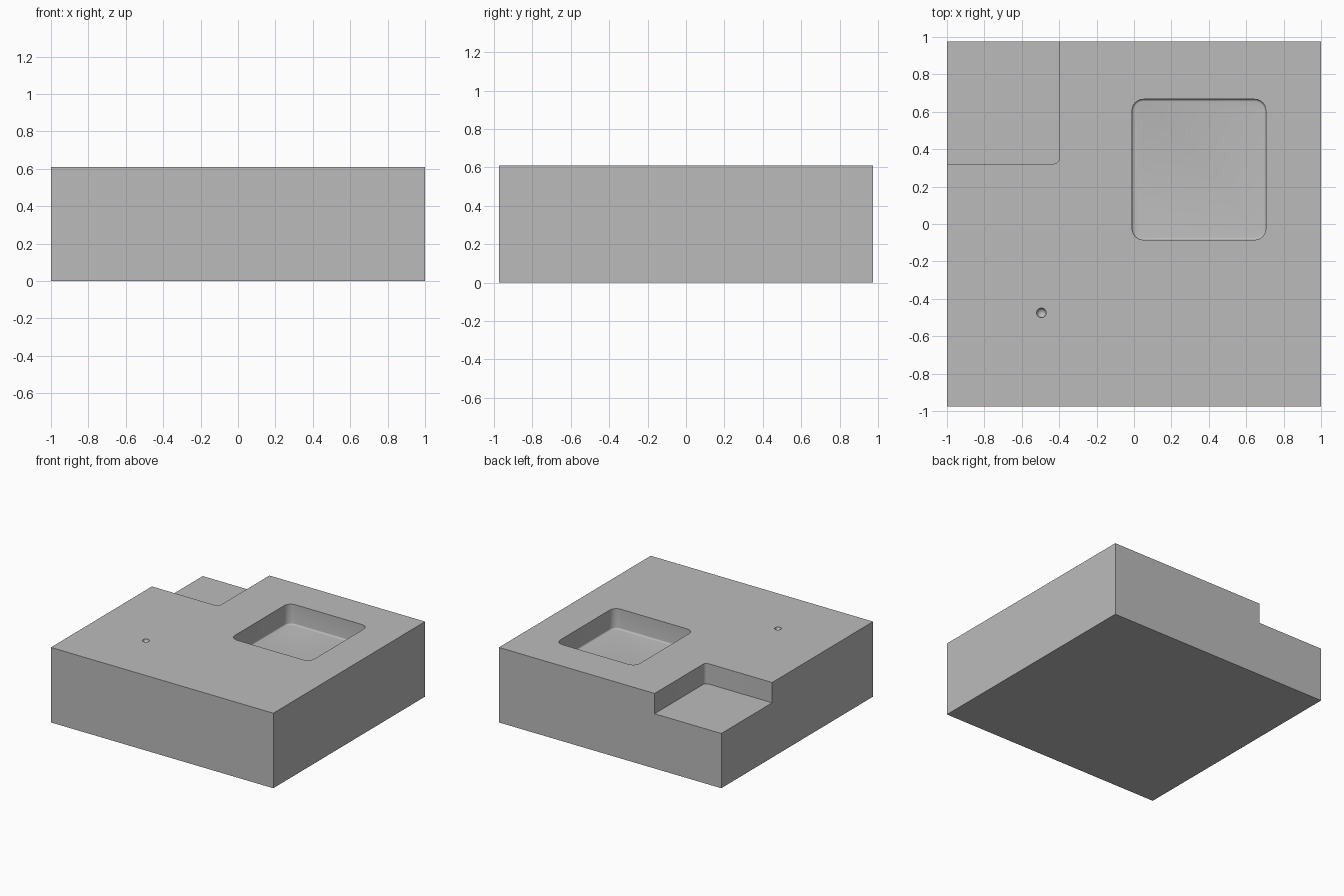
import bpy
import bmesh
import math

if "Cube" in bpy.data.objects:
    bpy.data.objects.remove(bpy.data.objects["Cube"], do_unlink=True)

TOP, FLOOR, DEPTH = 0.61, 0.445, 0.975

grey = bpy.data.materials.new("plain grey")
grey.use_nodes = True
colour = (0.5, 0.5, 0.5, 1)
grey.diffuse_color = colour
grey.node_tree.nodes["Principled BSDF"].inputs["Base Color"].default_value = colour


def finish(name, bm):
    mesh = bpy.data.meshes.new(name)
    bm.to_mesh(mesh)
    bm.free()
    obj = bpy.data.objects.new(name, mesh)
    bpy.context.collection.objects.link(obj)
    mesh.materials.append(grey)
    return obj


def box(name, x0, x1, y0, y1, z0, z1, corner=0, fillet=0):
    """Box with optionally rounded upright corners and a filleted bottom rim."""
    bm = bmesh.new()
    bmesh.ops.create_cube(bm, size=1)
    for v in bm.verts:
        v.co.x = x0 if v.co.x < 0 else x1
        v.co.y = y0 if v.co.y < 0 else y1
        v.co.z = z0 if v.co.z < 0 else z1
    if corner:
        upright = [e for e in bm.edges
                   if abs(e.verts[0].co.z - e.verts[1].co.z) > 0.01]
        bmesh.ops.bevel(bm, geom=upright, offset=corner, segments=8,
                        profile=0.5, affect='EDGES')
    if fillet:
        rim = [e for e in bm.edges if all(v.co.z < z0 + 1e-4 for v in e.verts)]
        bmesh.ops.bevel(bm, geom=rim, offset=fillet, segments=4,
                        profile=0.5, affect='EDGES')
    bmesh.ops.recalc_face_normals(bm, faces=bm.faces)
    return finish(name, bm)


def ball(name, x, y, z, radius):
    bm = bmesh.new()
    bmesh.ops.create_uvsphere(bm, u_segments=24, v_segments=15, radius=radius)
    bmesh.ops.translate(bm, verts=bm.verts, vec=(x, y, z))
    return finish(name, bm)


# Solid block
block = box("block", -1, 1, -DEPTH, DEPTH, 0, TOP)

# Square pocket, open corner step and small round dimple
cutters = [
    box("pocket_cutter", -0.01, 0.705, -0.085, 0.667, FLOOR, TOP + 0.2, 0.06, 0.012),
    box("corner_step_cutter", -1.3, -0.4, 0.322, 1.3, FLOOR, TOP + 0.2, 0.03),
    ball("dimple_cutter", -0.495, -0.475, TOP, 0.026),
]

bpy.context.view_layer.objects.active = block
for cutter in cutters:
    cutter.hide_render = True
    cut = block.modifiers.new(cutter.name, 'BOOLEAN')
    cut.operation = 'DIFFERENCE'
    cut.solver = 'EXACT'
    cut.object = cutter
    bpy.ops.object.modifier_apply(modifier=cut.name)
    bpy.data.objects.remove(cutter, do_unlink=True)

# Smooth rounded corners, crisp edges elsewhere
bpy.ops.object.select_all(action='DESELECT')
block.select_set(True)
bpy.ops.object.shade_smooth_by_angle(angle=math.radians(30))
